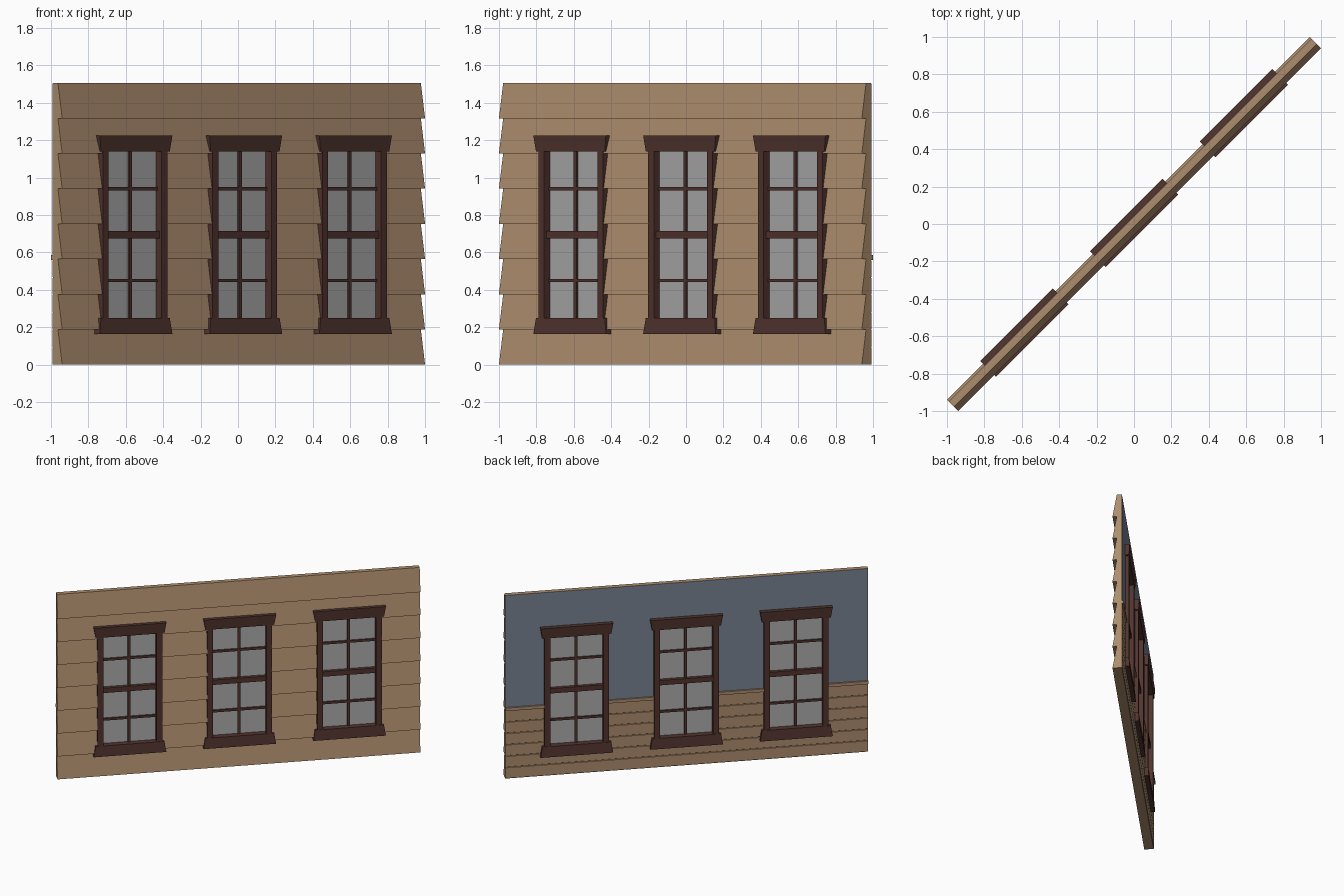
import bpy, bmesh, math

if "Cube" in bpy.data.objects:
    bpy.data.objects.remove(bpy.data.objects["Cube"])

TURN = math.radians(45)          # the wall stands diagonally in plan
HALF = 1.372                     # half the wall length
HEIGHT = 1.505
ROWS = 8
CENTRES = [0.005 + 0.83 * k for k in (-1, 0, 1)]


def material(name, rgb):
    m = bpy.data.materials.new(name)
    m.diffuse_color = (*rgb, 1)
    m.use_nodes = True
    m.node_tree.nodes["Principled BSDF"].inputs["Base Color"].default_value = m.diffuse_color
    return m


TAN = material("siding_tan", (0.42, 0.27, 0.155))
BLUE = material("plaster_blue", (0.19, 0.23, 0.29))
BROWN = material("trim_brown", (0.085, 0.035, 0.028))
GLASS = material("pane_grey", (0.42, 0.42, 0.42))


def finish(bm, name, mat):
    bmesh.ops.recalc_face_normals(bm, faces=bm.faces)
    me = bpy.data.meshes.new(name)
    bm.to_mesh(me)
    bm.free()
    ob = bpy.data.objects.new(name, me)
    ob.rotation_euler.z = TURN
    bpy.context.collection.objects.link(ob)
    if mat:
        me.materials.append(mat)
    return ob


def add_block(bm, c, low, high):
    """Block between two rectangles; each is (half width, front y, back y, z)."""
    rings = []
    for hw, y0, y1, z in (low, high):
        rings.append([bm.verts.new(p) for p in (
            (c - hw, y0, z), (c + hw, y0, z), (c + hw, y1, z), (c - hw, y1, z))])
    a, b = rings
    bm.faces.new(a)
    bm.faces.new(b)
    for i in range(4):
        j = (i + 1) % 4
        bm.faces.new((a[i], a[j], b[j], b[i]))


def add_box(bm, c, hw, y0, y1, z0, z1):
    add_block(bm, c, (hw, y0, y1, z0), (hw, y0, y1, z1))


def extrude(name, profile, mat):
    """Sweep a (y, z) profile along the wall length."""
    bm = bmesh.new()
    a = [bm.verts.new((-HALF, y, z)) for y, z in profile]
    b = [bm.verts.new((HALF, y, z)) for y, z in profile]
    bm.faces.new(a)
    bm.faces.new(b)
    for i in range(len(a)):
        j = (i + 1) % len(a)
        bm.faces.new((a[i], a[j], b[j], b[i]))
    return finish(bm, name, mat)


# Clapboard siding: each board leans out at its lower edge
step = HEIGHT / ROWS
profile = [(0.028, HEIGHT), (0.028, 0)]
for i in range(ROWS):
    profile += [(-0.0425, i * step), (-0.0105, (i + 1) * step)]
siding = extrude("siding_wall", profile, TAN)

# Painted inner wall above the rail
inner = extrude("inner_wall", [(0.024, 0.57), (0.029, 0.57), (0.029, HEIGHT - 0.001),
                               (0.024, HEIGHT - 0.001)], BLUE)

# Inner wainscot boards separated by narrow grooves
profile = [(0.022, 0.56), (0.022, 0)]
for i in range(6):
    z = i * 0.0933
    profile += [(0.0275, z + 0.001), (0.031, z + 0.004),
                (0.031, z + 0.0893), (0.0275, z + 0.0923)]
wainscot = extrude("wainscot", profile, TAN)
rail = extrude("wainscot_rail", [(0.02, 0.56), (0.042, 0.56), (0.042, 0.585), (0.02, 0.585)], TAN)

# Cut the window openings through every wall layer
bm = bmesh.new()
for c in CENTRES:
    add_box(bm, c, 0.215, -0.2, 0.2, 0.21, 1.18)
cutter = finish(bm, "opening_cutter", None)
cutter.hide_render = True
layers = (siding, inner, wainscot, rail)
for ob in layers:
    mod = ob.modifiers.new("openings", "BOOLEAN")
    mod.object = cutter
    mod.solver = "EXACT"
deps = bpy.context.evaluated_depsgraph_get()
baked = [bpy.data.meshes.new_from_object(ob.evaluated_get(deps)) for ob in layers]
for ob, me in zip(layers, baked):
    ob.modifiers.clear()
    ob.data = me
bpy.data.objects.remove(cutter)

# Windows: the sill is the head turned upside down
for c, side in zip(CENTRES, ("left", "middle", "right")):
    wide = (0.274, -0.055, 0.064)
    narrow = (0.26, -0.049, 0.058)
    bm = bmesh.new()
    add_block(bm, c, (*narrow, 1.14), (*wide, 1.225))
    finish(bm, side + "_window_head", BROWN)
    bm = bmesh.new()
    add_block(bm, c, (*wide, 0.165), (*narrow, 0.25))
    finish(bm, side + "_window_sill", BROWN)

    bm = bmesh.new()
    for s in (-1, 1):
        add_box(bm, c + s * 0.2225, 0.0215, -0.047, 0.055, 0.22, 1.17)
    finish(bm, side + "_window_jambs", BROWN)

    # Meeting rail and slim glazing bars
    bm = bmesh.new()
    add_box(bm, c, 0.202, -0.03, 0.036, 0.675, 0.715)
    finish(bm, side + "_window_meeting_rail", BROWN)
    bm = bmesh.new()
    add_box(bm, c, 0.01, -0.014, 0.02, 0.24, 1.15)
    for z in (0.45, 0.94):
        add_box(bm, c, 0.202, -0.015, 0.021, z - 0.009, z + 0.009)
    finish(bm, side + "_window_glazing_bars", BROWN)

    bm = bmesh.new()
    add_box(bm, c, 0.204, -0.003, 0.009, 0.23, 1.16)
    finish(bm, side + "_window_glass", GLASS)
